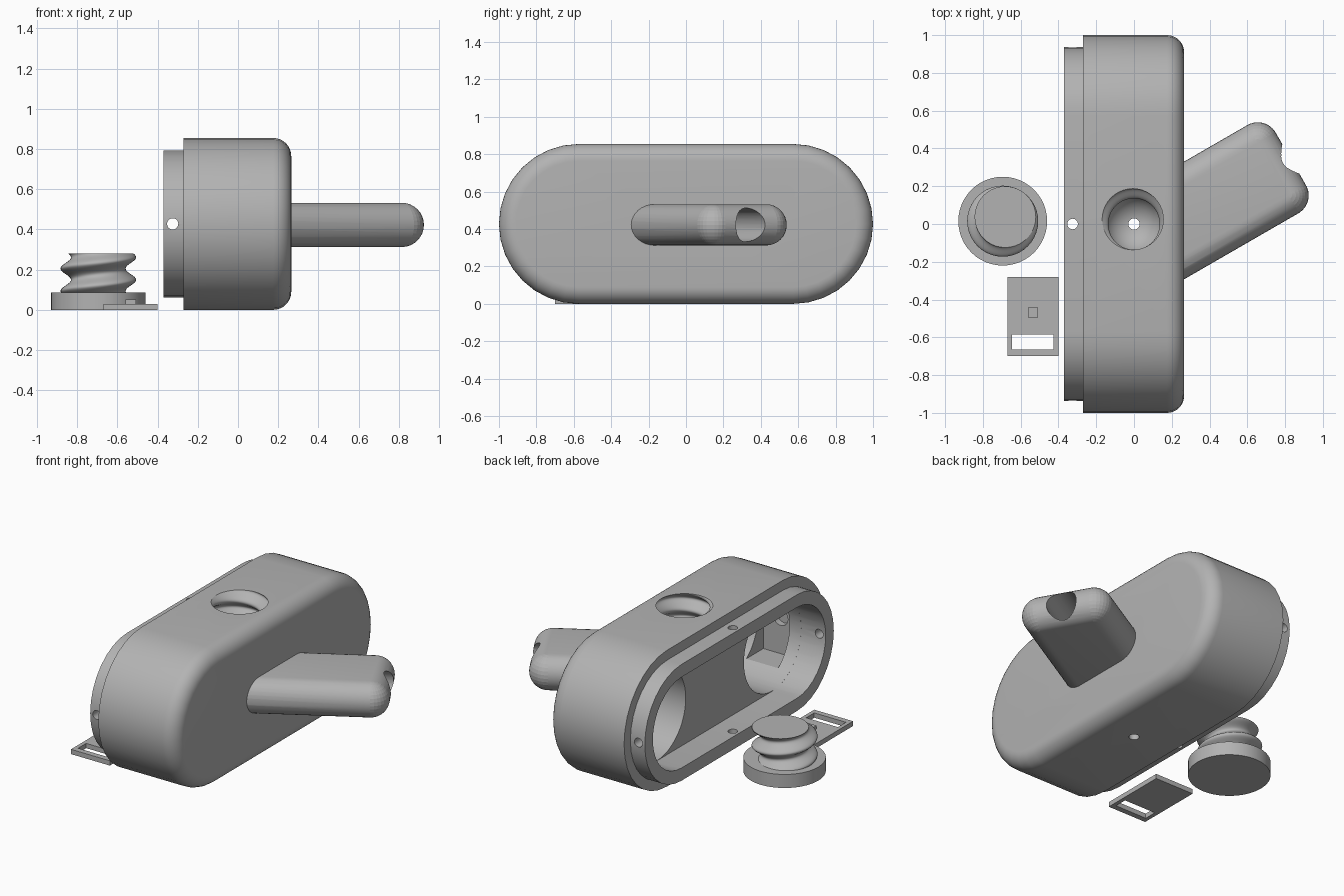
import bpy, bmesh, math
from mathutils import Vector, Matrix

cube = bpy.data.objects.get("Cube")
if cube:
    bpy.data.objects.remove(cube, do_unlink=True)

grey = bpy.data.materials.new("plain grey")
grey.use_nodes = True
GREY = (0.45, 0.45, 0.45, 1)
grey.diffuse_color = GREY
grey.node_tree.nodes["Principled BSDF"].inputs["Base Color"].default_value = GREY

MID = 0.4275  # height of the housing axis


def make(name, bm):
    bmesh.ops.recalc_face_normals(bm, faces=bm.faces)
    mesh = bpy.data.meshes.new(name)
    bm.to_mesh(mesh)
    bm.free()
    mesh.materials.append(grey)
    obj = bpy.data.objects.new(name, mesh)
    bpy.context.collection.objects.link(obj)
    return obj


def loft(name, rings):
    bm = bmesh.new()
    loops = [[bm.verts.new(p) for p in ring] for ring in rings]
    n = len(loops[0])
    for a, b in zip(loops, loops[1:]):
        for i in range(n):
            j = (i + 1) % n
            bm.faces.new((a[i], a[j], b[j], b[i]))
    bm.faces.new(loops[0])
    bm.faces.new(loops[-1])
    return make(name, bm)


def stadium(x, r, straight=0.5725, steps=16):
    ring = []
    for side in (1, -1):
        for i in range(steps + 1):
            a = math.pi * i / steps - math.pi / 2
            ring.append((x, side * (straight + r * math.cos(a)), MID + side * r * math.sin(a)))
    return ring


def rod(name, start, end, r, n=32):
    start, end = Vector(start), Vector(end)
    axis = end - start
    bm = bmesh.new()
    turn = axis.to_track_quat("Z", "Y").to_matrix().to_4x4()
    bmesh.ops.create_cone(bm, cap_ends=True, segments=n, radius1=r, radius2=r, depth=axis.length,
                          matrix=Matrix.Translation((start + end) / 2) @ turn)
    return make(name, bm)


def box(name, lo, hi):
    lo, hi = Vector(lo), Vector(hi)
    bm = bmesh.new()
    bmesh.ops.create_cube(bm, size=1, matrix=Matrix.Translation((lo + hi) / 2) @ Matrix.Diagonal((*(hi - lo), 1)))
    return make(name, bm)


def ball_hull(name, centres, r):
    bm = bmesh.new()
    for c in centres:
        bmesh.ops.create_uvsphere(bm, u_segments=32, v_segments=16, radius=r, matrix=Matrix.Translation(c))
    if len(centres) > 1:
        out = bmesh.ops.convex_hull(bm, input=bm.verts)
        junk = {v for v in out["geom_interior"] + out["geom_unused"] if isinstance(v, bmesh.types.BMVert)}
        bmesh.ops.delete(bm, geom=list(junk), context="VERTS")
    return make(name, bm)


def thread(name, x, y, z0, z1, top_angle, r=0.162, offset=0.026, pitch=0.112):
    # an off-centre disc turned about its axis as it rises
    rings, steps = [], 60
    for k in range(steps + 1):
        z = z0 + (z1 - z0) * k / steps
        a = top_angle - 2 * math.pi * (z1 - z) / pitch
        cx, cy = x + offset * math.cos(a), y + offset * math.sin(a)
        rings.append([(cx + r * math.cos(t), cy + r * math.sin(t), z)
                      for t in (2 * math.pi * i / 40 for i in range(40))])
    return loft(name, rings)


def combine(target, others, operation):
    bpy.context.view_layer.objects.active = target
    for other in others:
        mod = target.modifiers.new(operation, "BOOLEAN")
        mod.operation = operation
        mod.solver = "EXACT"
        mod.object = other
        bpy.ops.object.modifier_apply(modifier=mod.name)
        bpy.data.objects.remove(other, do_unlink=True)


def smooth(obj):
    bpy.ops.object.select_all(action="DESELECT")
    obj.select_set(True)
    bpy.context.view_layer.objects.active = obj
    bpy.ops.object.shade_smooth_by_angle(angle=math.radians(32))


# Housing: rounded face on one side, stepped lip on the other
ROUND = 0.09
rings = [stadium(-0.27, MID)]
for i in range(9):
    a = math.pi / 2 * i / 8
    rings.append(stadium(0.175 + ROUND * math.sin(a), MID - ROUND * (1 - math.cos(a))))
housing = loft("housing", rings)
lip = loft("lip", [stadium(-0.37, 0.365), stadium(-0.2, 0.365)])

# Slanted spout with a round tip
along = Vector((math.cos(math.pi / 6), 0.5, 0))
across = Vector((-along.y, along.x, 0))
tip = Vector((0.735, 0.29, MID - 0.005))
spout = ball_hull("spout", [tip + across * w - along * d for w in (-0.16, 0.16) for d in (0, 0.75)], 0.11)
combine(housing, [lip, spout], "UNION")

# Shallow tray behind the lip, and a deep round pocket at each end
cuts = [loft("tray", [stadium(-0.5, 0.285), stadium(-0.2, 0.285)])]
for side in (1, -1):
    cuts.append(rod("pocket", (-0.3, side * 0.5725, MID), (0.17, side * 0.5725, MID), 0.284, 48))

# Latch recess in the far pocket wall
cuts.append(box("recess", (-0.12, -0.91, 0.2), (0.1, -0.7, 0.66)))
cuts.append(rod("recess_hole", (-0.02, -0.95, MID), (-0.02, -0.8, MID), 0.05))

# Filling well, its thread, the spout channel and the drain
cuts.append(thread("well_thread", 0, 0, 0.64, 0.9, math.radians(250)))
cuts.append(rod("well", (0, 0, 0.25), (0, 0, 0.7), 0.158, 40))
cuts.append(ball_hull("well_floor", [Vector((0, 0, 0.255))], 0.157))
cuts.append(rod("channel", tip - along * 0.75, tip + along * 0.3, 0.09))
cuts.append(rod("drain", (0, 0, -0.1), (0, 0, 0.3), 0.03, 20))

# Pin holes through the lip
cuts.append(rod("pin_hole", (-0.325, -1.1, MID), (-0.325, 1.1, MID), 0.028, 20))
cuts.append(rod("pin_hole", (-0.325, 0, -0.1), (-0.325, 0, 1), 0.028, 20))
combine(housing, cuts, "DIFFERENCE")
smooth(housing)

# Screw plug
plug = rod("screw_plug", (-0.695, 0.015, 0), (-0.695, 0.015, 0.085), 0.235, 48)
combine(plug, [thread("plug_thread", -0.695, 0.015, 0.06, 0.28, math.radians(60))], "UNION")
smooth(plug)

# Slotted latch plate with a small stud
plate = box("latch_plate", (-0.67, -0.7, 0), (-0.4, -0.28, 0.03))
combine(plate, [box("stud", (-0.56, -0.495, 0.01), (-0.508, -0.443, 0.052))], "UNION")
combine(plate, [box("slot", (-0.645, -0.665, -0.1), (-0.425, -0.585, 0.1))], "DIFFERENCE")
